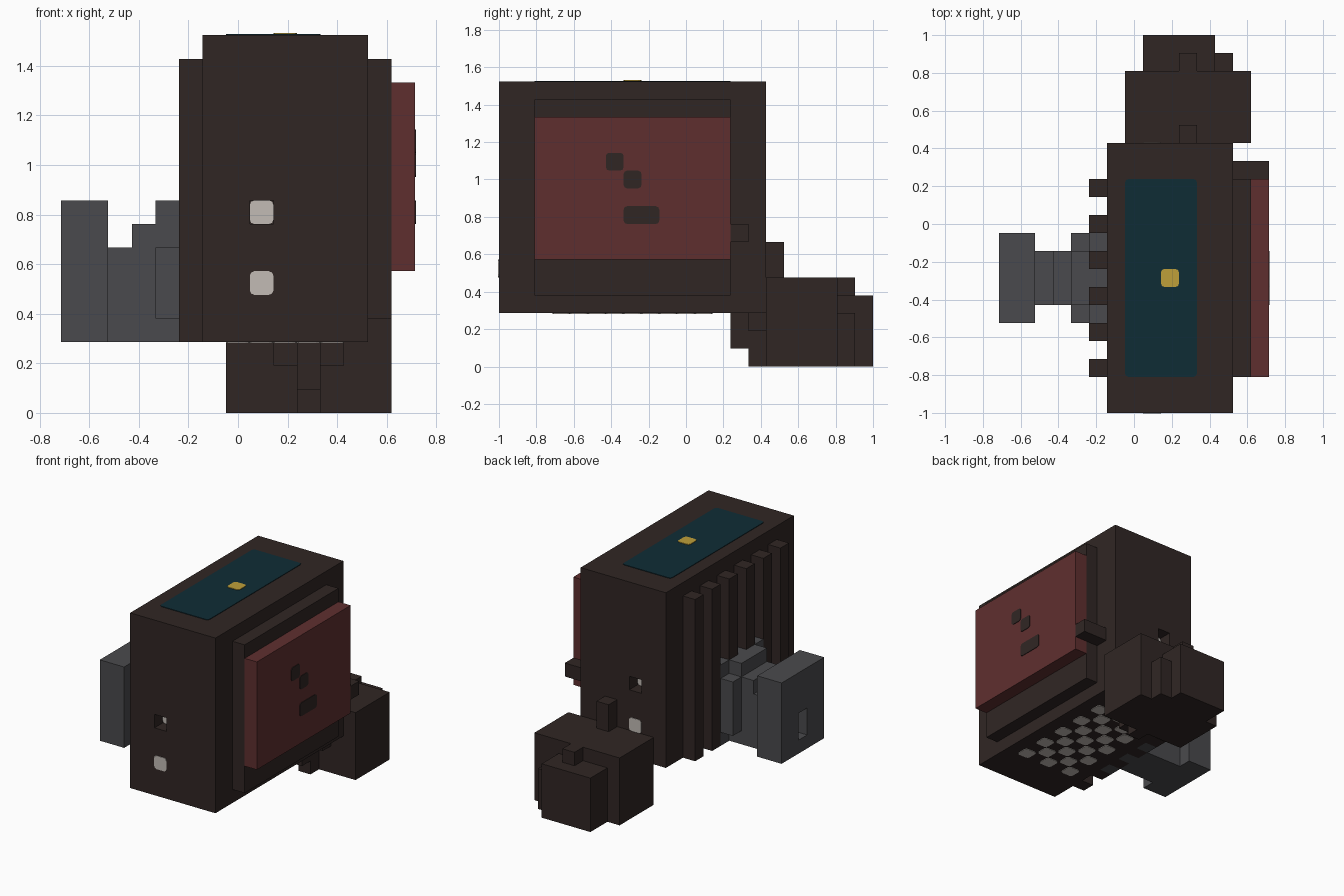
import bpy
import bmesh
from mathutils import Vector

cube = bpy.data.objects.get("Cube")
if cube:
    bpy.data.objects.remove(cube, do_unlink=True)

UNIT = 2 / 21                      # one grid cell
ORIGIN = Vector((-7.5, -10.5, 0))  # grid corner, in cells
THIN = 0.004                       # plate thickness


def material(name, hex_code):
    srgb = [int(hex_code[i:i + 2], 16) / 255 for i in (0, 2, 4)]
    color = [c / 12.92 if c < 0.04 else ((c + 0.055) / 1.055) ** 2.4 for c in srgb] + [1]
    mat = bpy.data.materials.new(name)
    mat.use_nodes = True
    mat.diffuse_color = color
    bsdf = next(n for n in mat.node_tree.nodes if n.type == 'BSDF_PRINCIPLED')
    bsdf.inputs["Base Color"].default_value = color
    bsdf.inputs["Roughness"].default_value = 0.9
    return mat


BROWN = material("dark brown", "302624")
RED = material("dull red", "5f2f2f")
GREY = material("slate grey", "4a4a4d")
TEAL = material("deep teal", "0f2c35")
YELLOW = material("gold", "bfa03a")
WHITE = material("warm white", "c2bbb5")


def add_block(bm, low, high):
    """Add a box spanning two world-space corners."""
    verts = bmesh.ops.create_cube(bm, size=1)["verts"]
    for v in verts:
        v.co = Vector([lo if c < 0 else hi for c, lo, hi in zip(v.co, low, high)])
    return verts


def finish(name, bm, mat):
    mesh = bpy.data.meshes.new(name)
    bmesh.ops.recalc_face_normals(bm, faces=bm.faces)
    bm.to_mesh(mesh)
    bm.free()
    mesh.materials.append(mat)
    obj = bpy.data.objects.new(name, mesh)
    bpy.context.collection.objects.link(obj)
    return obj


def world(cell):
    return (Vector(cell) + ORIGIN) * UNIT


def box(name, x, y, z, mat=BROWN):
    """Box given by cell ranges along each axis."""
    bm = bmesh.new()
    add_block(bm, *map(world, zip(x, y, z)))
    return finish(name, bm, mat)


def plates(name, cells, axis, side, mat, thick=THIN):
    """Thin clipped-corner plates; the range on the given axis is flat."""
    bm = bmesh.new()
    for ranges in cells:
        low, high = map(world, zip(*ranges))
        (high if side > 0 else low)[axis] += side * thick
        verts = add_block(bm, low, high)
        edges = {e for v in verts for e in v.link_edges
                 if abs((e.verts[0].co - e.verts[1].co).normalized()[axis]) > 0.9}
        bmesh.ops.bevel(bm, geom=list(edges), offset=0.018, segments=2,
                        profile=0.5, affect='EDGES')
    return finish(name, bm, mat)


def cut(obj, x, y, z):
    """Carve a box-shaped recess."""
    cutter = box("recess_cutter", x, y, z)
    cutter.hide_render = True
    mod = obj.modifiers.new("recess", 'BOOLEAN')
    mod.operation = 'DIFFERENCE'
    mod.solver = 'EXACT'
    mod.object = cutter
    bpy.ops.object.select_all(action='DESELECT')
    bpy.context.view_layer.objects.active = obj
    obj.select_set(True)
    bpy.ops.object.modifier_apply(modifier=mod.name)
    bpy.data.objects.remove(cutter, do_unlink=True)


# Main housing with a recessed port at each end
housing = box("housing", (6, 13), (0, 15), (3, 16))
cut(housing, (8, 9), (-1, 1), (8, 9))
cut(housing, (8, 9), (14, 16), (8, 9))
for label, end, depth, side in (("front", 0, 1, -1), ("back", 15, 14, 1)):
    plates(label + "_lights",
           [((8, 9), (depth, depth), (8, 9)), ((8, 9), (end, end), (5, 6))],
           1, side, WHITE)

# Top screen and its indicator
plates("top_screen", [((7, 11), (2, 13), (16, 16))], 2, 1, TEAL)
plates("screen_indicator", [((9, 10), (7, 8), (16, 16))], 2, 1, YELLOW, THIN * 2)

# Chequered vent underneath
plates("bottom_vent",
       [((i, i + 1), (j, j + 1), (3, 3))
        for i in range(7, 12) for j in range(3, 12) if (i + j) % 2 == 0],
       2, -1, WHITE)

# Side door, its frame and latch
box("door_frame", (13, 14), (2, 13), (4, 15))
box("door", (14, 15), (2, 13), (6, 14), RED)
box("door_latch", (13, 15), (13, 14), (7, 8))
plates("door_marks",
       [((15, 15), (6, 7), (11, 12)),
        ((15, 15), (7, 8), (10, 11)),
        ((15, 15), (7, 9), (8, 9))], 0, 1, BROWN)

# Cooling fins
for n, j in enumerate(range(2, 13, 2)):
    box(f"cooling_fin_{n + 1}", (5, 6), (j, j + 1), (3, 15))

# Grey side attachment: flange, stepped neck and slotted end block
for j in (5, 7, 9):
    box(f"flange_tooth_{j}", (5, 6), (j, j + 1), (3, 9), GREY)
box("flange_core", (4, 5), (6, 9), (3, 9), GREY)
box("flange_front", (4, 5), (5, 6), (4, 7), GREY)
box("flange_back", (4, 5), (9, 10), (4, 8), GREY)
box("neck_inner", (3, 4), (6, 9), (3, 8), GREY)
box("neck_outer", (2, 3), (6, 9), (3, 7), GREY)
end_block = box("end_block", (0, 2), (5, 10), (3, 9), GREY)
cut(end_block, (-1, 1), (7, 8), (4, 6))

# Rear unit with pipes
box("rear_tank", (7, 14), (15, 19), (0, 5))
box("rear_tank_cap", (8, 12), (19, 21), (0, 4))
box("rear_cap_step", (12, 13), (19, 20), (0, 3))
box("rear_cap_pipe", (10, 11), (19, 20), (4, 5))
box("tank_pipe", (10, 11), (15, 16), (5, 7))
box("coupling_bar", (9, 12), (14, 15), (2, 3))
box("coupling_post", (10, 11), (14, 15), (0, 3))
box("coupling_pipe", (10, 11), (13, 14), (1, 3))
